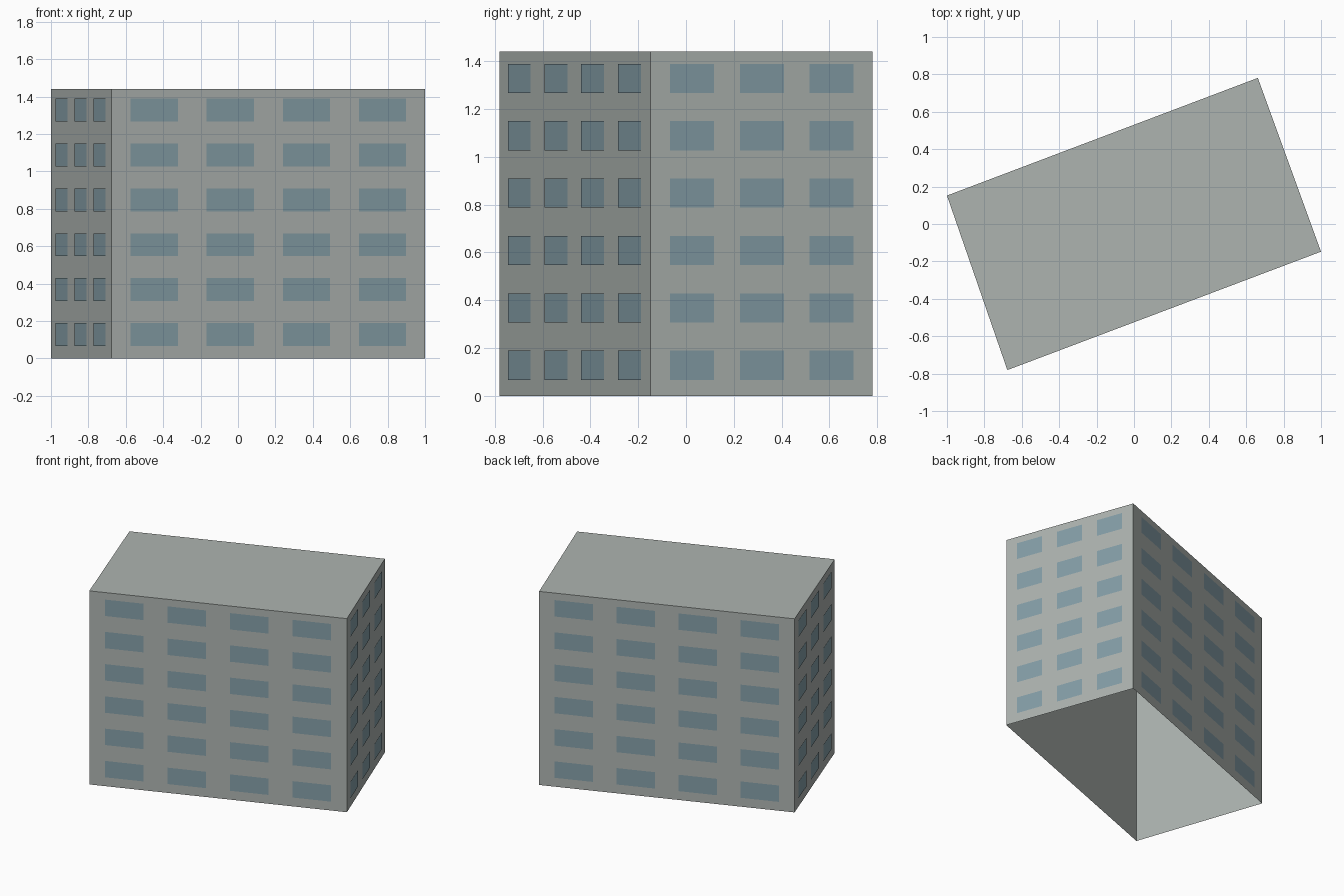
import bpy
import bmesh
from mathutils import Vector

if "Cube" in bpy.data.objects:
    bpy.data.objects.remove(bpy.data.objects["Cube"], do_unlink=True)

HEIGHT = 1.44
FLOORS = 6
UP = Vector((0, 0, 1))


def material(name, color):
    mat = bpy.data.materials.new(name)
    mat.use_nodes = True
    mat.diffuse_color = (*color, 1)
    mat.node_tree.nodes["Principled BSDF"].inputs["Base Color"].default_value = (*color, 1)
    return mat


def build(name, quads, mat):
    """Make one flat-shaded object from a list of quads."""
    bm = bmesh.new()
    for quad in quads:
        bm.faces.new([bm.verts.new(p) for p in quad])
    bmesh.ops.remove_doubles(bm, verts=bm.verts, dist=0.0001)
    mesh = bpy.data.meshes.new(name)
    bm.to_mesh(mesh)
    bm.free()
    mesh.materials.append(mat)
    obj = bpy.data.objects.new(name, mesh)
    bpy.context.collection.objects.link(obj)
    return obj


def upright(a, b, low, high):
    """Vertical quad standing on the line from a to b."""
    return [a + UP * low, b + UP * low, b + UP * high, a + UP * high]


def window_grid(a, b, columns, width, pitch):
    """Thin panes just outside a wall; width and pitch are shares of its length."""
    along = b - a
    out = along.cross(UP).normalized() * 0.003
    panes = []
    for floor in range(FLOORS):
        low = 0.067 + 0.24 * floor
        for column in range(columns):
            mid = 0.5 + (column - (columns - 1) / 2) * pitch
            start = a + along * (mid - width / 2) + out
            panes.append(upright(start, start + along * width, low, low + 0.122))
    return panes


wall_grey = material("wall grey", (0.42, 0.455, 0.435))
window_blue = material("window blue", (0.235, 0.345, 0.39))

# Footprint, counter-clockwise from the front left corner of the plan
corners = [Vector((x, y, 0)) for x, y in
           [(-0.677, -0.781), (1, -0.148), (0.662, 0.781), (-1, 0.152)]]
sides = list(zip(corners, corners[1:] + corners[:1]))

# Hollow shell: four walls and a flat roof, open underneath
build("building_walls", [upright(a, b, 0, HEIGHT) for a, b in sides], wall_grey)
build("roof", [[c + UP * HEIGHT for c in corners]], wall_grey)

# Windows: four columns on the long walls, three on the short ones
for label, (a, b) in zip(("front", "left", "back", "right"), sides):
    layout = (4, 0.151, 0.2425) if label in ("front", "back") else (3, 0.198, 0.3145)
    build(label + "_windows", window_grid(a, b, *layout), window_blue)
